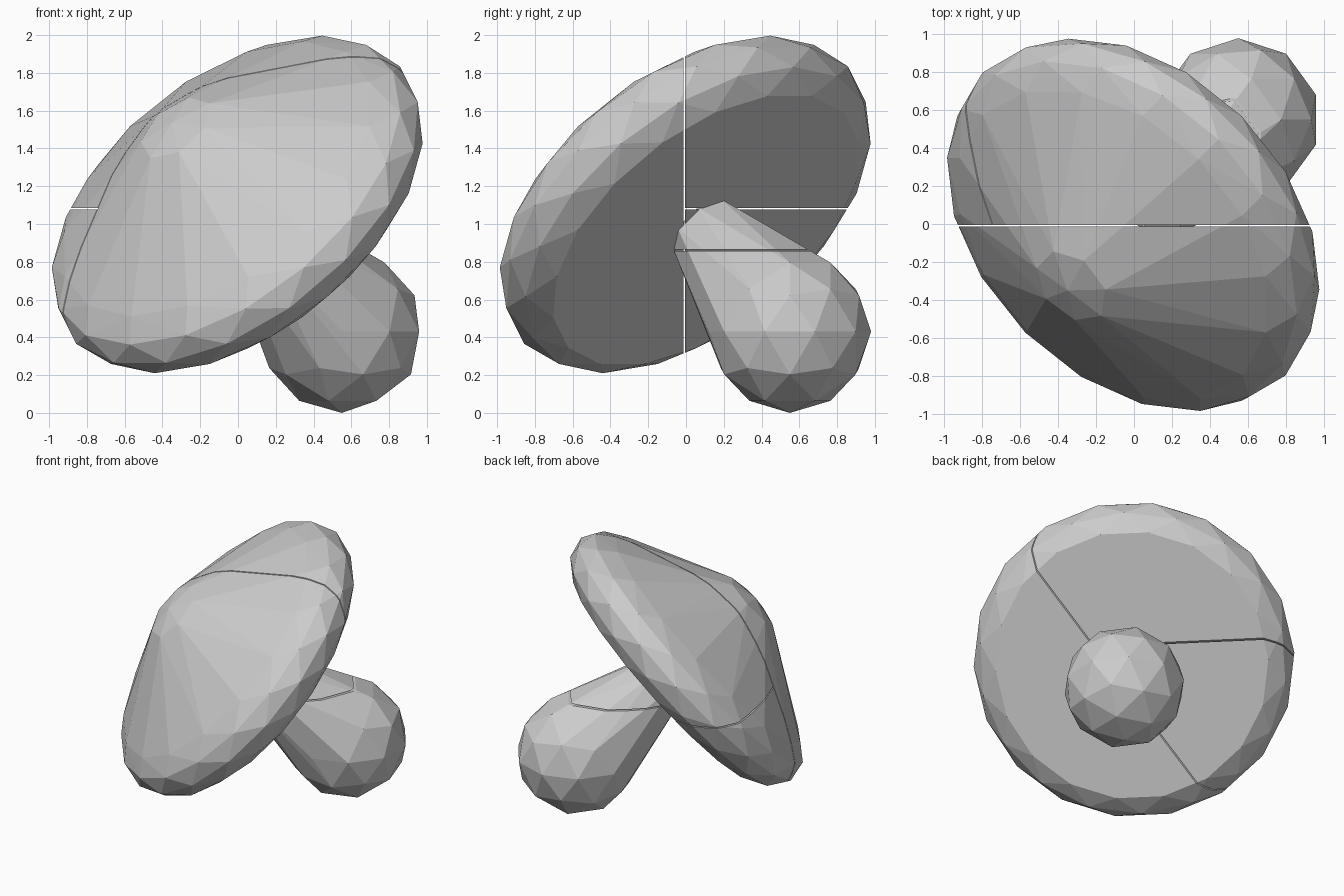
import bpy
import bmesh
import math
from mathutils import Vector, Matrix

cube = bpy.data.objects.get("Cube")
if cube:
    bpy.data.objects.remove(cube, do_unlink=True)

grey = bpy.data.materials.new("plain grey")
grey.use_nodes = True
colour = (0.6, 0.6, 0.6, 1)
grey.diffuse_color = colour
grey.node_tree.nodes["Principled BSDF"].inputs["Base Color"].default_value = colour

# Leaning mushroom axis, running from the bulb up to the tip of the cap
AXIS = Vector((-0.53, -0.53, 0.66)).normalized()
CENTRE = Vector((0, 0, 1.1))
LEAN = Matrix.Translation(CENTRE) @ AXIS.to_track_quat("Z", "Y").to_matrix().to_4x4()
GAP = 0.004


def ring(radius, height, sides, turn=0.0):
    """Points of a circle around the leaning axis."""
    return [LEAN @ Vector((radius * math.cos(a), radius * math.sin(a), height))
            for a in (math.tau * (i + turn) / sides for i in range(sides))]


def hull(bm):
    """Wrap the points in a closed convex shell."""
    result = bmesh.ops.convex_hull(bm, input=bm.verts[:])
    junk = {v for v in result["geom_interior"] + result["geom_unused"]
            if isinstance(v, bmesh.types.BMVert)}
    bmesh.ops.delete(bm, geom=list(junk), context="VERTS")


def convex_part(name, points, cuts):
    """Convex body, trimmed by planes; each plane keeps the side it faces."""
    bm = bmesh.new()
    for p in points:
        bm.verts.new(p)
    hull(bm)
    for origin, facing in cuts:
        bmesh.ops.bisect_plane(bm, geom=bm.verts[:] + bm.edges[:] + bm.faces[:],
                               plane_co=Vector(origin) + Vector(facing) * GAP,
                               plane_no=facing, clear_inner=True)
        hull(bm)
    bmesh.ops.dissolve_limit(bm, angle_limit=0.02, verts=bm.verts[:], edges=bm.edges[:])
    bmesh.ops.recalc_face_normals(bm, faces=bm.faces[:])
    mesh = bpy.data.meshes.new(name)
    bm.to_mesh(mesh)
    bm.free()
    mesh.materials.append(grey)
    obj = bpy.data.objects.new(name, mesh)
    bpy.context.collection.objects.link(obj)
    return obj


# Cap: flat underside, rounded rim, low cone with a blunt tip (radius, height, sides)
cap_profile = [(0.96, -0.2, 18), (1.08, -0.12, 18), (1.13, 0.0, 18), (1.09, 0.12, 18),
               (0.97, 0.21, 16), (0.66, 0.37, 12), (0.22, 0.62, 7)]
cap = [p for i, (r, h, n) in enumerate(cap_profile) for p in ring(r, h, n, i * 0.5)]
cap.append(LEAN @ Vector((0, 0, 0.66)))

FRONT, BACK, UP, DOWN = (0, -1, 0), (0, 1, 0), (0, 0, 1), (0, 0, -1)
middle, shelf, collar = (0, -0.01, 0), (0, 0, 1.08), (0, 0, 0.86)
convex_part("cap_front", cap, [(middle, FRONT)])
convex_part("cap_back_upper", cap, [(middle, BACK), (shelf, UP)])
convex_part("cap_back_lower", cap, [(middle, BACK), (shelf, DOWN)])

# Stem: faceted bulb tapering to a narrow neck under the cap
bulb = bmesh.new()
bmesh.ops.create_icosphere(bulb, subdivisions=2, radius=0.43)
stem = [v.co + Vector((0.55, 0.55, 0.43)) for v in bulb.verts]
bulb.free()
stem += ring(0.2, -0.18, 8)
convex_part("stem_lower", stem, [(collar, DOWN)])
convex_part("stem_upper", stem, [(collar, UP)])
